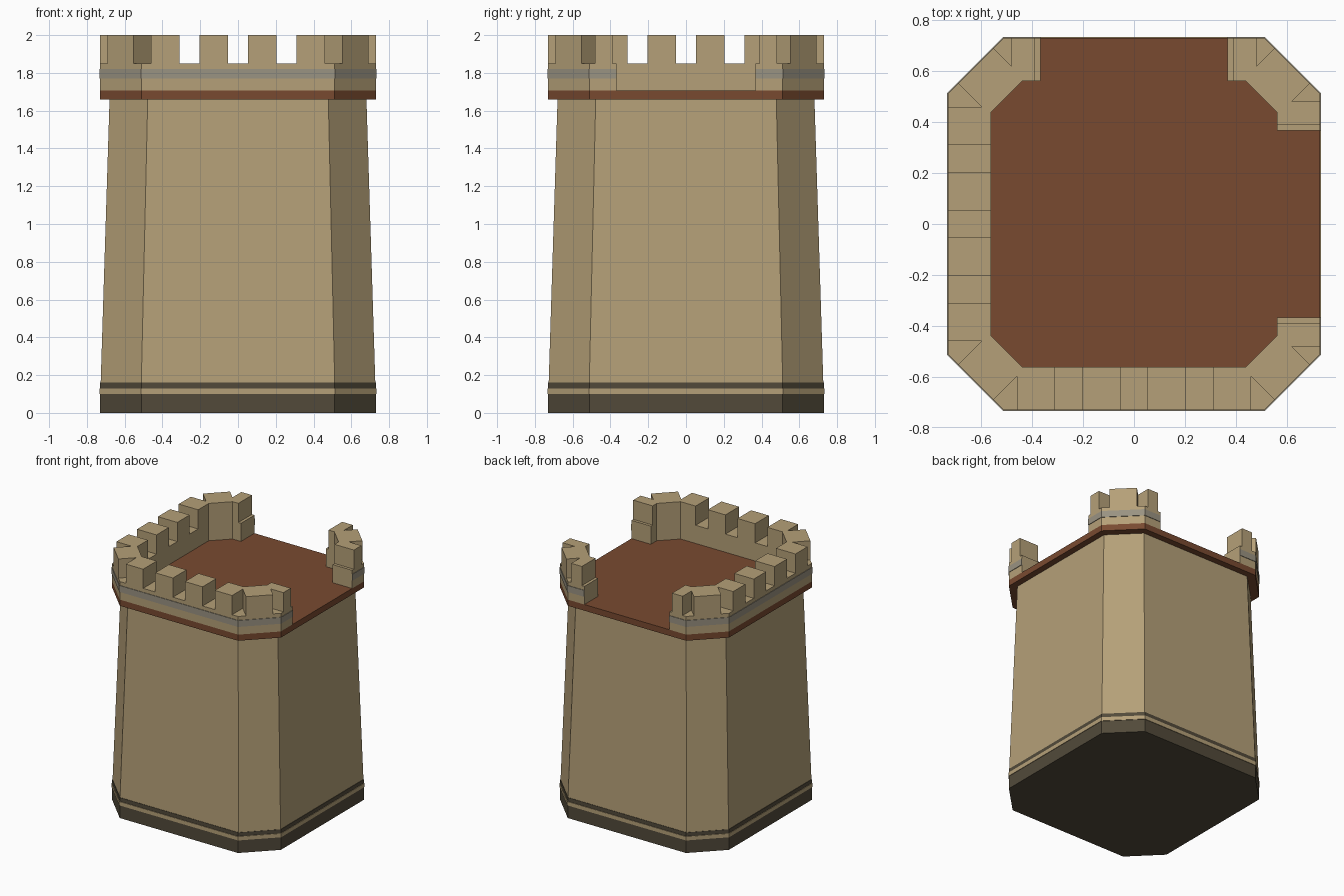
import bpy
import bmesh

cube = bpy.data.objects.get("Cube")
if cube:
    bpy.data.objects.remove(cube)


def material(name, r, g, b):
    lin = [((c / 255 + 0.055) / 1.055) ** 2.4 for c in (r, g, b)] + [1.0]
    m = bpy.data.materials.new(name)
    m.use_nodes = True
    m.diffuse_color = lin
    m.node_tree.nodes["Principled BSDF"].inputs["Base Color"].default_value = lin
    return m


STONE = material("sandstone", 181, 160, 120)
DARK = material("dark_stone", 82, 74, 58)
WOOD = material("brown_floor", 121, 74, 48)
GREY = material("grey_band", 154, 147, 130)


def prism(name, mat, z0, z1, low, high=None):
    """Solid between a lower outline and an upper outline."""
    bm = bmesh.new()
    a = [bm.verts.new((x, y, z0)) for x, y in low]
    b = [bm.verts.new((x, y, z1)) for x, y in (high or low)]
    bm.faces.new(a[::-1])
    bm.faces.new(b)
    for i in range(len(a)):
        j = (i + 1) % len(a)
        bm.faces.new((a[i], a[j], b[j], b[i]))
    bmesh.ops.recalc_face_normals(bm, faces=bm.faces)
    mesh = bpy.data.meshes.new(name)
    bm.to_mesh(mesh)
    bm.free()
    mesh.materials.append(mat)
    ob = bpy.data.objects.new(name, mesh)
    bpy.context.collection.objects.link(ob)
    return ob


def octagon(h, c):
    """Square of half width h with its corners cut back to c."""
    return [(c, -h), (h, -c), (h, c), (c, h), (-c, h), (-h, c), (-h, -c), (-c, -h)]


OUT, CUT = 0.73, 0.512      # outer half width and corner cut
INN, INCUT = 0.562, 0.44    # inner face of the parapet
GAP = 0.368                 # half width of the two openings
TOP, CREST = 1.85, 2.0

# Tower body, from the ground up
prism("base_plinth", DARK, 0, 0.10, octagon(OUT, CUT))
prism("base_stone_band", STONE, 0.10, 0.13, octagon(OUT + 0.004, CUT + 0.002))
prism("base_dark_band", DARK, 0.13, 0.16, octagon(OUT, CUT))
prism("tower_wall", STONE, 0.16, 1.66, octagon(OUT - 0.003, CUT), octagon(0.68, 0.478))
prism("floor_slab", WOOD, 1.66, 1.708, octagon(OUT, CUT))


def wall_outline(h, c, inner, inner_c, long):
    """Outline of the long three-corner parapet or the single-corner one."""
    def side(h, c):
        o = octagon(h, c)
        if long:
            return [(h, -GAP), o[1], o[0], o[7], o[6], o[5], o[4], (-GAP, h)]
        return [(h, GAP), o[2], o[3], (GAP, h)]
    return side(h, c) + side(inner, inner_c)[::-1]


# Parapet walls with a thin grey band around the outside
for label, long in (("main", True), ("corner", False)):
    prism(label + "_parapet", STONE, 1.708, TOP, wall_outline(OUT, CUT, INN, INCUT, long))
    prism(label + "_parapet_band", GREY, 1.77, 1.82,
          wall_outline(OUT + 0.004, CUT + 0.002, OUT - 0.004, CUT - 0.002, long))

# Corner merlons: two arms joined to a block on the cut corner
FULL, SHORT = (0.46, 0.31), (0.482, 0.39)   # notch edge and arm end
for name, sx, sy, (nx, ex), (ny, ey) in (
        ("front_right", -1, -1, FULL, FULL),
        ("front_left", 1, -1, FULL, SHORT),
        ("back_right", -1, 1, SHORT, FULL),
        ("back_left", 1, 1, SHORT, SHORT)):
    pts = [(ex, OUT), (nx, OUT), (nx, nx + 0.138), (0.552, 0.69),
           (0.69, 0.552), (ny + 0.138, ny), (OUT, ny), (OUT, ey),
           (INN, ey), (INN, INCUT), (INCUT, INN), (ex, INN)]
    prism(name + "_corner_merlon", STONE, TOP, CREST, [(sx * x, sy * y) for x, y in pts])

# Middle merlons on the two closed sides
for s, tag in ((-1, "a"), (1, "b")):
    span = [(s * 0.052, -OUT), (s * 0.205, -OUT), (s * 0.205, -INN), (s * 0.052, -INN)]
    prism("front_merlon_" + tag, STONE, TOP, CREST, span)
    prism("side_merlon_" + tag, STONE, TOP, CREST, [(y, x) for x, y in span])
